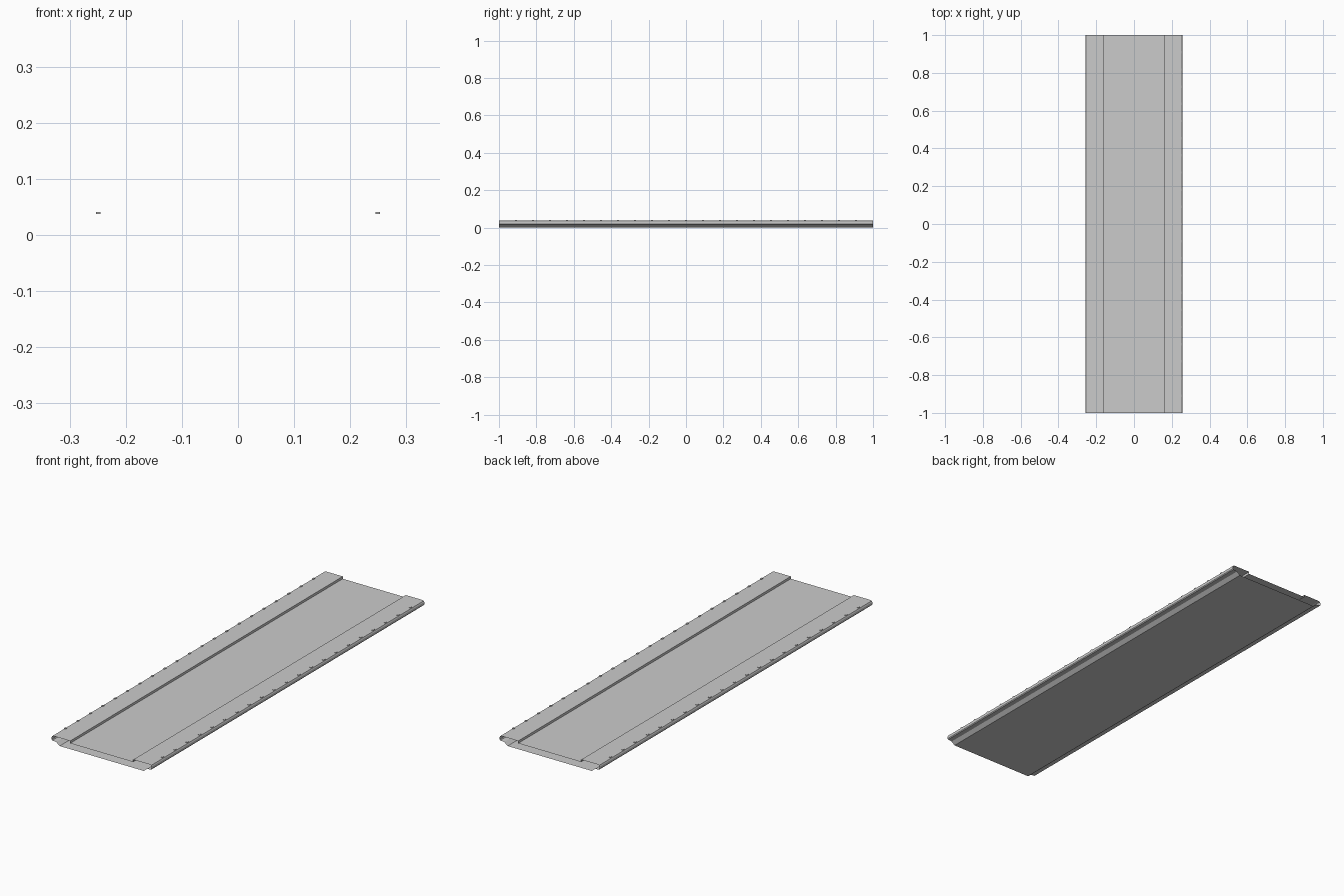
import bpy, bmesh

if "Cube" in bpy.data.objects:
    bpy.data.objects.remove(bpy.data.objects["Cube"])

HALF = 1.0  # half length along y


def make_object(name, bm):
    mesh = bpy.data.meshes.new(name)
    bm.to_mesh(mesh)
    bm.free()
    obj = bpy.data.objects.new(name, mesh)
    bpy.context.collection.objects.link(obj)
    return obj


# Folded sheet: right half of the open-ended tube section, from the belly
# round the side lip to the flange and recessed top, then mirrored
right = [(0.216, 0.0), (0.233, 0.014), (0.254, 0.016), (0.257, 0.020),
         (0.257, 0.030), (0.254, 0.036), (0.248, 0.038),
         (0.162, 0.038), (0.162, 0.027)]
loop = right + [(-x, z) for x, z in reversed(right)]

bm = bmesh.new()
front = [bm.verts.new((x, -HALF, z)) for x, z in loop]
back = [bm.verts.new((x, HALF, z)) for x, z in loop]
n = len(loop)
for i in range(n):
    j = (i + 1) % n
    bm.faces.new((front[i], front[j], back[j], back[i]))
bmesh.ops.recalc_face_normals(bm, faces=bm.faces)
make_object("folded_panel", bm)

# Row of small raised nibs along each outer flange edge
bm = bmesh.new()
pitch = 2 * HALF / 22
for side in (-1, 1):
    for k in range(1, 22):
        nib = bmesh.ops.create_cube(bm, size=1)["verts"]
        bmesh.ops.scale(bm, verts=nib, vec=(0.008, 0.012, 0.003))
        bmesh.ops.translate(bm, verts=nib,
                            vec=(side * 0.249, -HALF + k * pitch, 0.039))
make_object("flange_nibs", bm)
